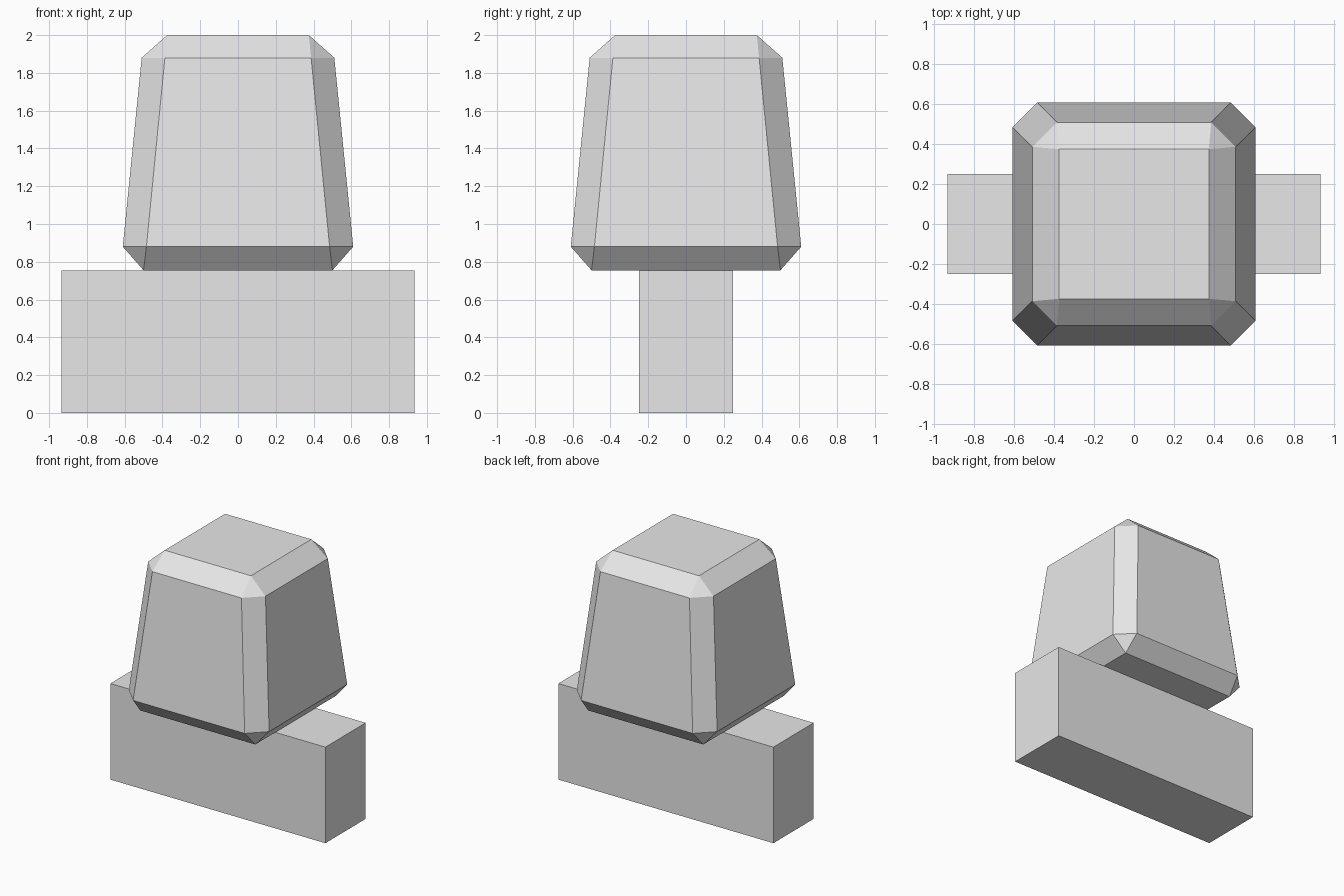
import bpy
import bmesh

cube = bpy.data.objects.get("Cube")
if cube:
    bpy.data.objects.remove(cube, do_unlink=True)

GREY = (0.8, 0.8, 0.8, 1.0)
grey = bpy.data.materials.new("light grey")
grey.use_nodes = True
grey.diffuse_color = GREY
grey.node_tree.nodes["Principled BSDF"].inputs["Base Color"].default_value = GREY


def add_object(name, bm):
    bmesh.ops.recalc_face_normals(bm, faces=bm.faces)
    mesh = bpy.data.meshes.new(name)
    bm.to_mesh(mesh)
    bm.free()
    mesh.materials.append(grey)
    obj = bpy.data.objects.new(name, mesh)
    bpy.context.collection.objects.link(obj)
    return obj


def square(bm, half, z):
    signs = ((-1, -1), (1, -1), (1, 1), (-1, 1))
    return [bm.verts.new((sx * half, sy * half, z)) for sx, sy in signs]


def cut_square(bm, half, inner, z):
    # Square ring with its corners cut off, two vertices per corner
    ring = []
    for sx, sy in ((-1, -1), (1, -1), (1, 1), (-1, 1)):
        pair = [(sx * half, sy * inner, z), (sx * inner, sy * half, z)]
        if sx * sy < 0:
            pair.reverse()
        ring += [bm.verts.new(co) for co in pair]
    return ring


def chamfer_cap(bm, cap, ring):
    # Flat cap joined to the ring by edge quads and corner triangles
    bm.faces.new(cap)
    for i in range(4):
        j = (i + 1) % 4
        bm.faces.new((cap[i], ring[2 * i], ring[2 * i + 1]))
        bm.faces.new((cap[i], ring[2 * i + 1], ring[2 * j], cap[j]))


# Base block
bm = bmesh.new()
bmesh.ops.create_cube(bm, size=1)
bmesh.ops.scale(bm, vec=(1.87, 0.5, 0.755), verts=bm.verts)
bmesh.ops.translate(bm, vec=(0, 0, 0.755 / 2), verts=bm.verts)
add_object("base_block", bm)

# Tapered head with chamfered edges
bm = bmesh.new()
bottom = square(bm, 0.5, 0.755)
lower = cut_square(bm, 0.61, 0.485, 0.88)
upper = cut_square(bm, 0.51, 0.387, 1.88)
top = square(bm, 0.375, 2.0)
chamfer_cap(bm, bottom, lower)
chamfer_cap(bm, top, upper)
for i in range(8):
    j = (i + 1) % 8
    bm.faces.new((lower[i], lower[j], upper[j], upper[i]))
add_object("tapered_head", bm)
